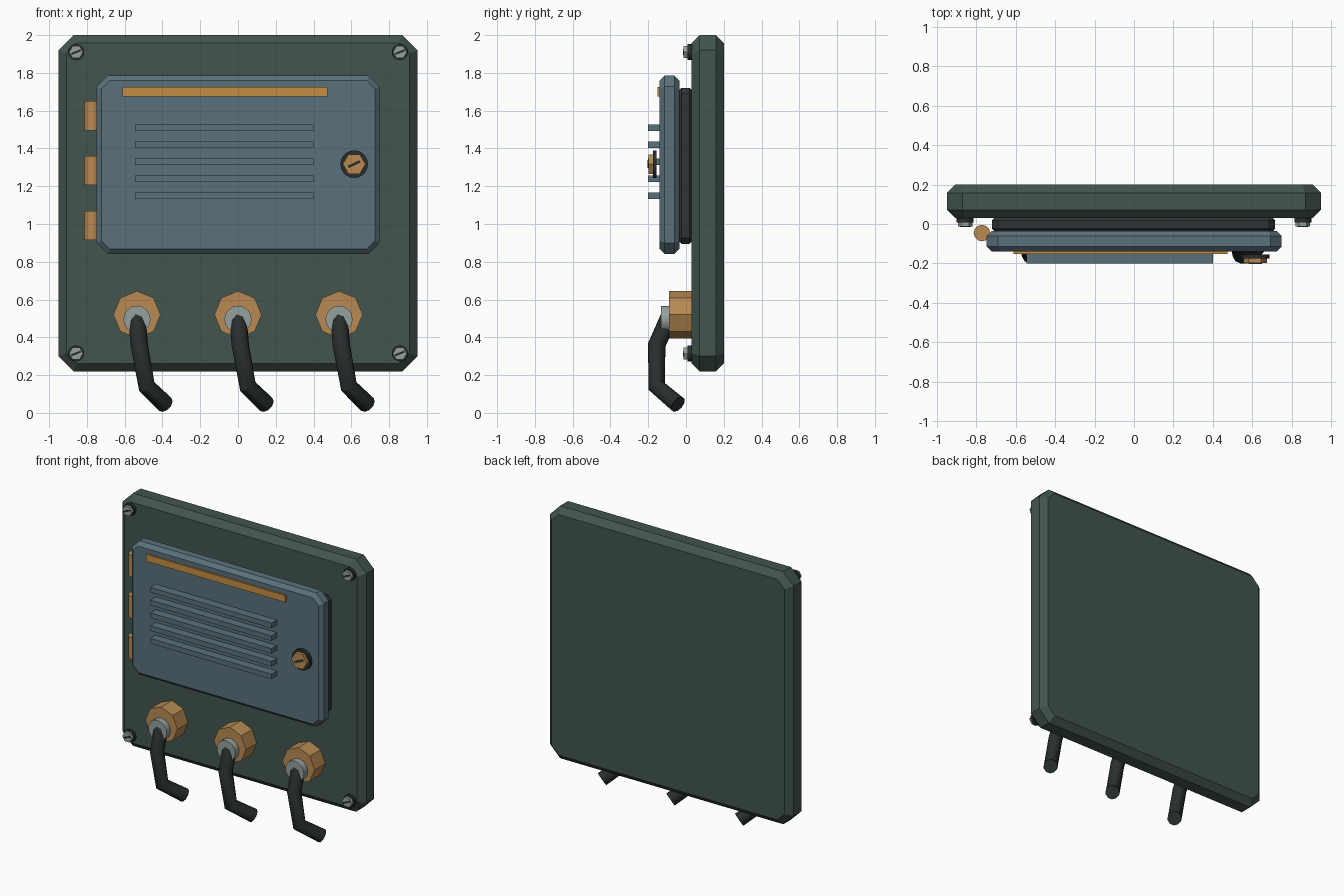
import bpy, bmesh
from math import sin, cos, pi, radians

cube = bpy.data.objects.get("Cube")
if cube:
    bpy.data.objects.remove(cube, do_unlink=True)


def material(name, *rgb):
    m = bpy.data.materials.new(name)
    m.use_nodes = True
    m.diffuse_color = (*rgb, 1)
    m.node_tree.nodes["Principled BSDF"].inputs["Base Color"].default_value = (*rgb, 1)
    return m


GREEN = material("dark green paint", .054, .089, .078)
BLUE = material("slate blue paint", .102, .165, .198)
BRASS = material("brass", .479, .254, .084)
AMBER = material("amber", .56, .27, .055)
STEEL = material("steel", .30, .36, .35)
RUBBER = material("black rubber", .021, .028, .027)
GASKET = material("gasket", .026, .035, .036)


def loft(name, mat, rings):
    """Join matching rings of points and cap both ends."""
    bm = bmesh.new()
    rows = [[bm.verts.new(p) for p in ring] for ring in rings]
    n = len(rows[0])
    for a, b in zip(rows, rows[1:]):
        for i in range(n):
            j = (i + 1) % n
            bm.faces.new((a[i], a[j], b[j], b[i]))
    bm.faces.new(rows[0])
    bm.faces.new(rows[-1])
    bmesh.ops.recalc_face_normals(bm, faces=bm.faces[:])
    mesh = bpy.data.meshes.new(name)
    bm.to_mesh(mesh)
    bm.free()
    mesh.materials.append(mat)
    obj = bpy.data.objects.new(name, mesh)
    bpy.context.collection.objects.link(obj)
    return obj


def cut_corner_ring(x0, x1, z0, z1, cut, inset, y):
    x0, x1, z0, z1 = x0 + inset, x1 - inset, z0 + inset, z1 - inset
    c = cut - inset * .586
    return [(x0 + c, y, z0), (x1 - c, y, z0), (x1, y, z0 + c), (x1, y, z1 - c),
            (x1 - c, y, z1), (x0 + c, y, z1), (x0, y, z1 - c), (x0, y, z0 + c)]


def plate(name, mat, x, z, y, cut, bevel):
    """Cut-corner slab with chamfered front and back rims."""
    levels = [(bevel, y[0]), (0, y[0] + bevel), (0, y[1] - bevel), (bevel, y[1])]
    return loft(name, mat, [cut_corner_ring(*x, *z, cut, i, d) for i, d in levels])


def disc(name, mat, x, z, r, y, sides, turn=0):
    """Regular prism along y."""
    angles = [turn + 2 * pi * i / sides for i in range(sides)]
    return loft(name, mat, [[(x + r * cos(a), d, z + r * sin(a)) for a in angles] for d in y])


def bar(name, mat, x, z, w, h, y, tilt=0):
    """Box centred on x, z, turned about y by tilt."""
    c, s = cos(tilt), sin(tilt)
    corners = [(-w / 2, -h / 2), (w / 2, -h / 2), (w / 2, h / 2), (-w / 2, h / 2)]
    return loft(name, mat, [[(x + u * c - v * s, d, z + u * s + v * c)
                             for u, v in corners] for d in y])


def smooth(obj):
    bpy.ops.object.select_all(action='DESELECT')
    obj.select_set(True)
    bpy.context.view_layer.objects.active = obj
    bpy.ops.object.shade_smooth_by_angle(angle=radians(40))


# Housing, gasket and door
plate("back_panel", GREEN, (-.95, .95), (.22, 2), (.03, .2), .08, .042)
plate("door_gasket", GASKET, (-.72, .715), (.895, 1.72), (-.036, .031), .03, .012)
plate("door", BLUE, (-.748, .75), (.842, 1.785), (-.14, -.035), .058, .026)

# Door trim strip and louvre ribs
bar("trim_strip", AMBER, -.068, 1.7, 1.085, .048, (-.152, -.138))
for i in range(5):
    bar(f"louvre_{i + 1}", BLUE, -.072, 1.51 - .09 * i, .945, .036, (-.2, -.138))

# Hinge barrels
for i in range(3):
    zc = 1.573 - .29 * i
    rings = [[(-.772 + .042 * cos(k * pi / 6), -.046 + .042 * sin(k * pi / 6), z)
              for k in range(12)] for z in (zc - .077, zc + .077)]
    smooth(loft(f"hinge_{i + 1}", BRASS, rings))

# Door lock
smooth(disc("lock_collar", RUBBER, .615, 1.317, .073, (-.176, -.155), 20))
disc("lock_head", BRASS, .615, 1.317, .06, (-.199, -.175), 6)
bar("lock_slot", RUBBER, .615, 1.317, .07, .014, (-.203, -.198), radians(25))

# Corner screws
for x in (-.857, .857):
    for z in (.315, 1.91):
        tag = ("left" if x > 0 else "right") + ("_top" if z > 1 else "_bottom")
        smooth(disc("washer_" + tag, RUBBER, x, z, .043, (.008, .031), 16))
        disc("screw_head_" + tag, STEEL, x, z, .037, (-.012, .009), 6)
        bar("screw_slot_" + tag, RUBBER, x, z, .054, .011, (-.015, -.011), radians(22))

# Cable glands with hanging cables
for i, x in enumerate((-.535, 0, .535)):
    disc(f"gland_nut_{i + 1}", BRASS, x, .52, .125, (-.09, .031), 8)
    smooth(disc(f"gland_sleeve_{i + 1}", STEEL, x, .495, .072, (-.133, -.088), 16))
    curve = bpy.data.curves.new(f"cable_{i + 1}", 'CURVE')
    curve.dimensions = '3D'
    curve.bevel_depth = .047
    curve.bevel_resolution = 3
    curve.use_fill_caps = True
    spline = curve.splines.new('POLY')
    path = [(0, -.09, .505), (.012, -.155, .36), (.052, -.155, .14), (.15, -.043, .045)]
    spline.points.add(len(path) - 1)
    for point, (dx, y, z) in zip(spline.points, path):
        point.co = (x + dx, y, z, 1)
    curve.materials.append(RUBBER)
    cable = bpy.data.objects.new(f"cable_{i + 1}", curve)
    bpy.context.collection.objects.link(cable)
    bpy.ops.object.select_all(action='DESELECT')
    cable.select_set(True)
    bpy.context.view_layer.objects.active = cable
    bpy.ops.object.convert(target='MESH')
    smooth(bpy.context.view_layer.objects.active)
